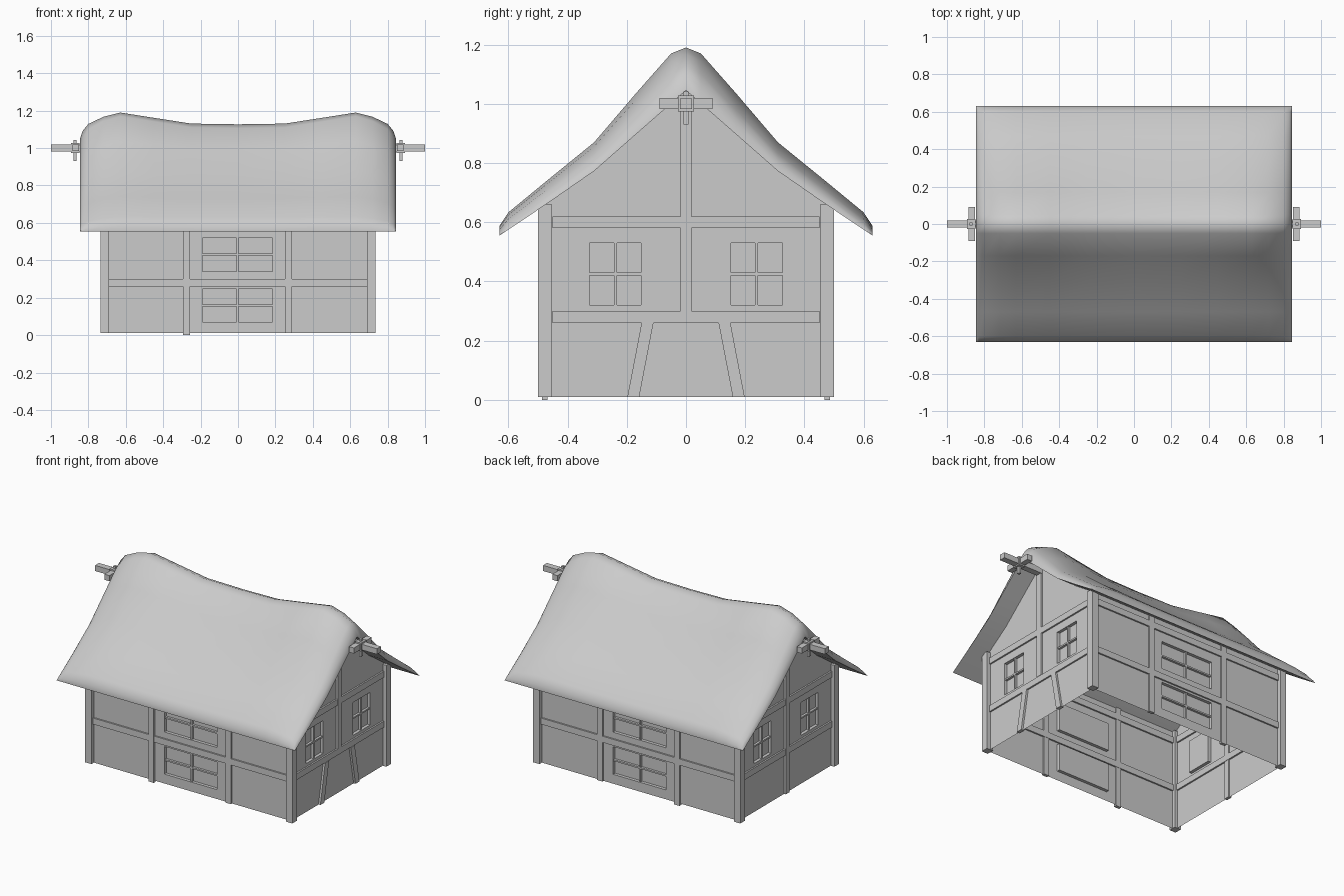
import bpy, bmesh
from mathutils import Vector

if "Cube" in bpy.data.objects:
    bpy.data.objects.remove(bpy.data.objects["Cube"])

LONG, GABLE = 0.475, 0.71      # wall plane distances (y for long walls, x for gables)
BASE, EAVE = 0.01, 0.66


def place(kind, s, u, v, d):
    """Wall coordinates (along, up, outward) to world."""
    return Vector((u, s * (LONG + d), v)) if kind == 'long' else Vector((s * (GABLE + d), u, v))


def finish(name, bm, smooth=False, outward=None):
    bmesh.ops.remove_doubles(bm, verts=bm.verts, dist=1e-5)
    bmesh.ops.recalc_face_normals(bm, faces=bm.faces)
    bm.faces.ensure_lookup_table()
    if outward is not None and bm.faces[0].normal.dot(outward) < 0:
        bmesh.ops.reverse_faces(bm, faces=bm.faces)
    me = bpy.data.meshes.new(name)
    bm.to_mesh(me)
    bm.free()
    ob = bpy.data.objects.new(name, me)
    bpy.context.collection.objects.link(ob)
    if smooth:
        bpy.ops.object.select_all(action='DESELECT')
        ob.select_set(True)
        bpy.context.view_layer.objects.active = ob
        bpy.ops.object.shade_smooth_by_angle(angle=0.9)
    return ob


def prism(bm, kind, s, quad, d0, d1):
    a = [bm.verts.new(place(kind, s, u, v, d0)) for u, v in quad]
    b = [bm.verts.new(place(kind, s, u, v, d1)) for u, v in quad]
    bm.faces.new(a)
    bm.faces.new(b[::-1])
    n = len(quad)
    for i in range(n):
        bm.faces.new((a[i], b[i], b[(i + 1) % n], a[(i + 1) % n]))


def bar(bm, kind, s, u0, u1, v0, v1, d0=-0.01, d1=0.01):
    prism(bm, kind, s, [(u0, v0), (u1, v0), (u1, v1), (u0, v1)], d0, d1)


def box(bm, x0, x1, y0, y1, z0, z1):
    bar(bm, 'gable', 1, y0, y1, z0, z1, x0 - GABLE, x1 - GABLE)


def wall(name, kind, s, us, vs, windows, top=None):
    """Panel with recessed window niches in the given grid cells."""
    bm = bmesh.new()

    def face(*pts):
        bm.faces.new([bm.verts.new(place(kind, s, *p)) for p in pts])
    for i in range(len(us) - 1):
        for j in range(len(vs) - 1):
            q = [(us[i], vs[j]), (us[i + 1], vs[j]), (us[i + 1], vs[j + 1]), (us[i], vs[j + 1])]
            if (i, j) in windows:
                face(*[(u, v, -0.02) for u, v in q])
                for k in range(4):
                    a, b = q[k], q[(k + 1) % 4]
                    face((*a, 0), (*b, 0), (*b, -0.02), (*a, -0.02))
            else:
                face(*[(u, v, 0) for u, v in q])
    if top:
        face(*[(u, v, 0) for u, v in top])
    finish(name, bm, outward=place(kind, s, 0, 0, 0))
    # glazing bars
    bm = bmesh.new()
    for i, j in windows:
        u0, u1, v0, v1 = us[i], us[i + 1], vs[j], vs[j + 1]
        um, vm = (u0 + u1) / 2, (v0 + v1) / 2
        bar(bm, kind, s, um - .005, um + .005, v0, v1, -0.02, -0.005)
        bar(bm, kind, s, u0, u1, vm - .005, vm + .005, -0.02, -0.005)
    finish(name + "_window_bars", bm)


for s, side in ((-1, "front"), (1, "back")):
    # long walls
    wall(side + "_wall", 'long', s, [-GABLE, -.19, .185, GABLE],
         [BASE, .07, .247, .34, .52, EAVE], [(1, 1), (1, 3)])
    bm = bmesh.new()
    for z0, z1 in ((.26, .30), (.58, .62)):
        bar(bm, 'long', s, -.69, .69, z0, z1)
    bar(bm, 'long', s, -.295, -.257, 0, EAVE, -.008, .012)
    bar(bm, 'long', s, .252, .29, BASE, EAVE, -.008, .012)
    finish(side + "_timbers", bm)

for s, side in ((1, "right"), (-1, "left")):
    # gable walls
    ys = [-LONG, -.325, -.152, .152, .325, LONG]
    wall(side + "_gable_wall", 'gable', s, ys, [BASE, .32, .53, .62], [(1, 1), (3, 1)],
         [(y, .62) for y in ys] + [(LONG, .668), (.33, .765), (0, 1.055), (-.33, .765), (-LONG, .668)])
    bm = bmesh.new()
    for z0, z1 in ((.26, .30), (.58, .62)):
        bar(bm, 'gable', s, -.45, .45, z0, z1)
    bar(bm, 'gable', s, -.019, .019, .30 if s > 0 else BASE, 1.04, -.008, .012)
    if s > 0:
        # slanted door posts
        for m in (-1, 1):
            prism(bm, 'gable', s, [(m * .198, BASE), (m * .158, BASE), (m * .11, .26), (m * .15, .26)], -.01, .013)
    finish(side + "_timbers", bm)
    # corner posts
    bm = bmesh.new()
    for y in (-1, 1):
        ya, yb = sorted((y * .453, y * .5))
        xa, xb = sorted((s * .69, s * .735))
        box(bm, xa, xb, ya, yb, BASE, EAVE)
    finish(side + "_corner_posts", bm)
    # ridge beam end with crosspiece and peg
    bm = bmesh.new()
    for x0, x1, y, z0, z1 in ((.69, 1, .02, .982, 1.018), (.85, .885, .09, .983, 1.019),
                              (.848, .892, .027, .974, 1.028), (.863, .88, .009, .93, 1.042)):
        xa, xb = sorted((s * x0, s * x1))
        box(bm, xa, xb, -y, y, z0, z1)
    finish(side + "_ridge_beam", bm)

# thatched roof: constant underside, puffed outer skin that sags mid-ridge and rolls over at the gables
half_y = [0, .05, .17, .31, .47, .60, .63]
under = [1.045, 1.001, .896, .773, .662, .575, .555]
puff_high = [.145, .169, .138, .097, .078, .058, .033]
puff_mid = [.082, .105, .100, .082, .070, .055, .030]
stations = [(0, 0, 1), (.25, .06, 1), (.45, .55, 1), (.63, 1, 1), (.72, .95, .86),
            (.80, .85, .62), (.83, .8, .36), (.845, .8, .04)]   # x, high blend, puff scale
stations = [(-x, b, k) for x, b, k in stations[:0:-1]] + stations
bm = bmesh.new()
rings = []
for x, b, k in stations:
    outer, inner = [], []
    for i in range(-6, 7):
        j = abs(i)
        y = half_y[j] * (1 if i > 0 else -1)
        p = (puff_mid[j] * (1 - b) + puff_high[j] * b) * k
        outer.append(bm.verts.new((x, y, under[j] + p)))
        inner.append(bm.verts.new((x, y, under[j])))
    rings.append(outer + inner[::-1])
n = len(rings[0])
for r, q in zip(rings, rings[1:]):
    for i in range(n):
        bm.faces.new((r[i], r[(i + 1) % n], q[(i + 1) % n], q[i]))
for r in (rings[0], rings[-1]):
    for i in range(n // 2 - 1):
        bm.faces.new((r[i], r[i + 1], r[n - 2 - i], r[n - 1 - i]))
finish("thatched_roof", bm, smooth=True)
